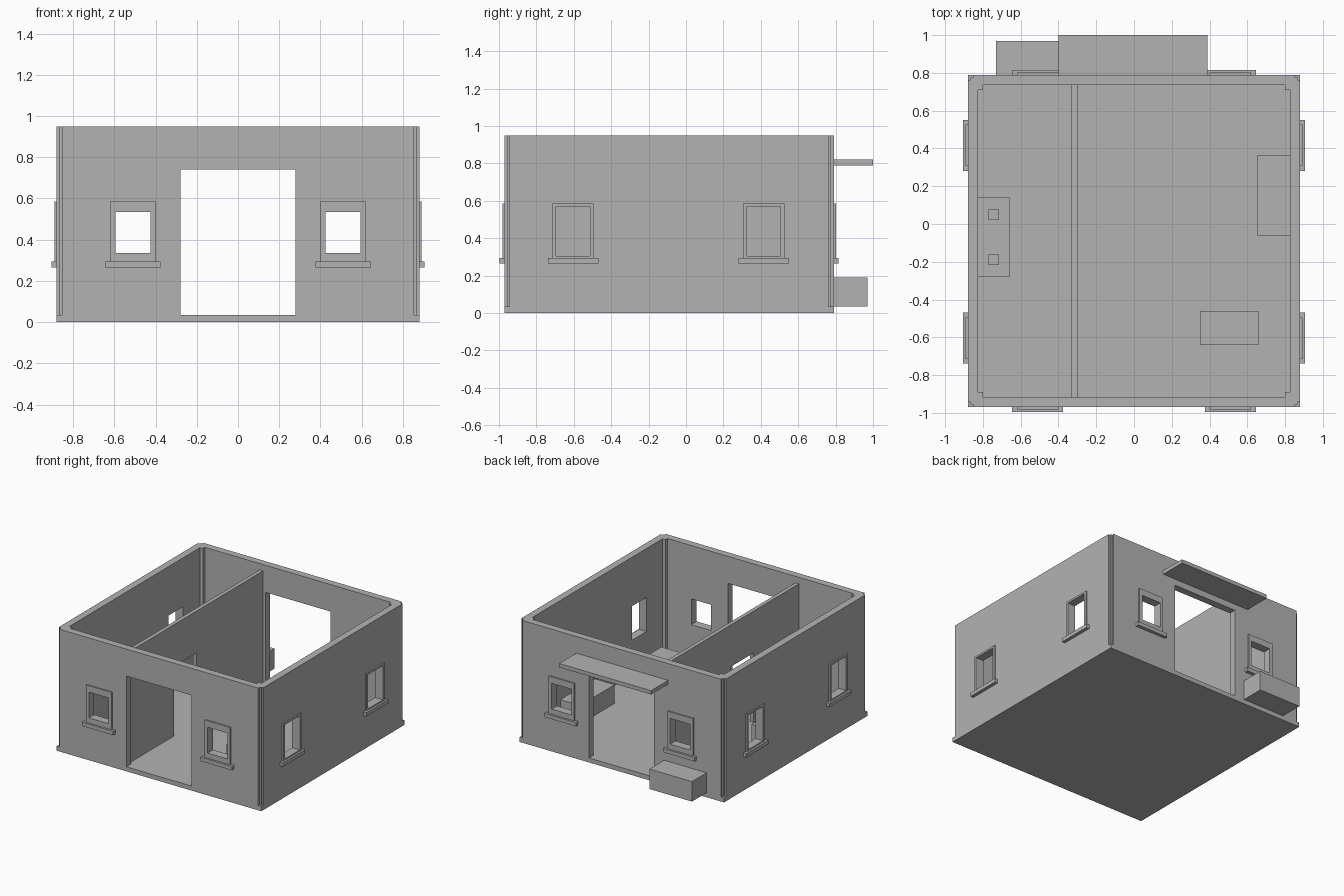
import bpy, bmesh

cube = bpy.data.objects.get("Cube")
if cube:
    bpy.data.objects.remove(cube, do_unlink=True)

CY = -0.09       # centre of the house in y
HALF = 0.88      # half width of the outer walls
THICK = 0.055    # wall thickness
FLOOR = 0.035
TOP = 0.95

grey = bpy.data.materials.new("plain_grey")
grey.use_nodes = True
colour = (0.45, 0.45, 0.45, 1)
grey.diffuse_color = colour
grey.node_tree.nodes["Principled BSDF"].inputs["Base Color"].default_value = colour


def prism(name, outline, z0, z1):
    """Extrude a flat outline from z0 to z1."""
    bm = bmesh.new()
    face = bm.faces.new([bm.verts.new((x, y, z0)) for x, y in outline])
    up = bmesh.ops.extrude_face_region(bm, geom=[face])["geom"]
    bmesh.ops.translate(bm, vec=(0, 0, z1 - z0),
                        verts=[v for v in up if isinstance(v, bmesh.types.BMVert)])
    bmesh.ops.recalc_face_normals(bm, faces=bm.faces)
    mesh = bpy.data.meshes.new(name)
    bm.to_mesh(mesh)
    bm.free()
    mesh.materials.append(grey)
    obj = bpy.data.objects.new(name, mesh)
    bpy.context.collection.objects.link(obj)
    return obj


def box(name, x0, x1, y0, y1, z0, z1):
    return prism(name, [(x0, y0), (x1, y0), (x1, y1), (x0, y1)], z0, z1)


def stepped_square(half, corner):
    """Square outline whose four corners are cut in by the given steps."""
    right = [(half - a, half - b) for a, b in corner]
    quarter = right + [(-x, y) for x, y in reversed(right)]
    return [(x, y + CY) for x, y in quarter] + [(-x, CY - y) for x, y in quarter]


def cut(target, cutter):
    cutter.hide_render = True
    mod = target.modifiers.new("opening", "BOOLEAN")
    mod.operation = "DIFFERENCE"
    mod.solver = "EXACT"
    mod.object = cutter
    bpy.context.view_layer.objects.active = target
    bpy.ops.object.modifier_apply(modifier=mod.name)
    bpy.data.objects.remove(cutter, do_unlink=True)


# Floor slab and outer walls with notched corners
box("floor_slab", -HALF, HALF, CY - HALF, CY + HALF, 0, FLOOR)
notch = [(0, 0.027), (0.015, 0.027), (0.015, 0.015), (0.027, 0.015), (0.027, 0)]
walls = prism("outer_walls", stepped_square(HALF, notch), FLOOR, TOP)
inside = [(0, 0.025), (0.025, 0.025), (0.025, 0)]
cut(walls, prism("room_cutter", stepped_square(HALF - THICK, inside), -0.1, 1.1))

# Doorways front and back, window openings on all sides
cut(walls, box("door_cutter", -0.28, 0.28, -2, 2, -0.1, 0.74))
END_X = 0.51                  # window centres on the front and back walls
SIDE_Y = (-0.604, 0.416)      # window centres on the side walls
for x in (-END_X, END_X):
    cut(walls, box("window_cutter", x - 0.085, x + 0.085, -2, 2, 0.335, 0.535))
for y in SIDE_Y:
    cut(walls, box("window_cutter", -2, 2, y - 0.09, y + 0.09, 0.305, 0.57))


def wall_box(name, side, along, half, depth, z0, z1):
    """Plate standing out of one of the four walls."""
    axis, sign = side
    if axis == "y":
        near = CY + sign * HALF
        a, b = sorted((near, near + sign * depth))
        return box(name, along - half, along + half, a, b, z0, z1)
    a, b = sorted((sign * HALF, sign * (HALF + depth)))
    return box(name, a, b, along - half, along + half, z0, z1)


def window(side, along, hole, z0, z1):
    """Raised frame around an opening, with a sill beneath."""
    wall_box("window_sill", side, along, 0.135, 0.026, 0.265, 0.295)
    frame = wall_box("window_frame", side, along, 0.11, 0.011, 0.295, 0.585)
    if side[0] == "y":
        cutter = box("frame_cutter", along - hole, along + hole, -2, 2, z0, z1)
    else:
        cutter = box("frame_cutter", -2, 2, along - hole, along + hole, z0, z1)
    cut(frame, cutter)


for sign in (-1, 1):
    for x in (-END_X, END_X):
        window(("y", sign), x, 0.085, 0.335, 0.535)
    for y in SIDE_Y:
        window(("x", sign), y, 0.09, 0.305, 0.57)

# Inner partition with a doorway
partition = box("partition_wall", -0.33, -0.30, -0.915, 0.735, FLOOR, 0.90)
cut(partition, box("inner_door_cutter", -0.5, -0.1, -0.36, -0.08, -0.1, 0.575))

# Back porch
box("porch_canopy", -0.4, 0.39, 0.79, 1.0, 0.79, 0.82)
box("porch_box", -0.73, -0.365, 0.79, 0.97, FLOOR, 0.19)

# Furniture
box("bench", 0.655, 0.825, -0.06, 0.365, FLOOR, 0.18)
box("table", 0.35, 0.66, -0.64, -0.46, FLOOR, 0.25)
box("counter", -0.825, -0.66, -0.28, 0.14, FLOOR, 0.30)
for y in (-0.19, 0.05):
    box("counter_block", -0.77, -0.715, y - 0.028, y + 0.028, 0.30, 0.35)
